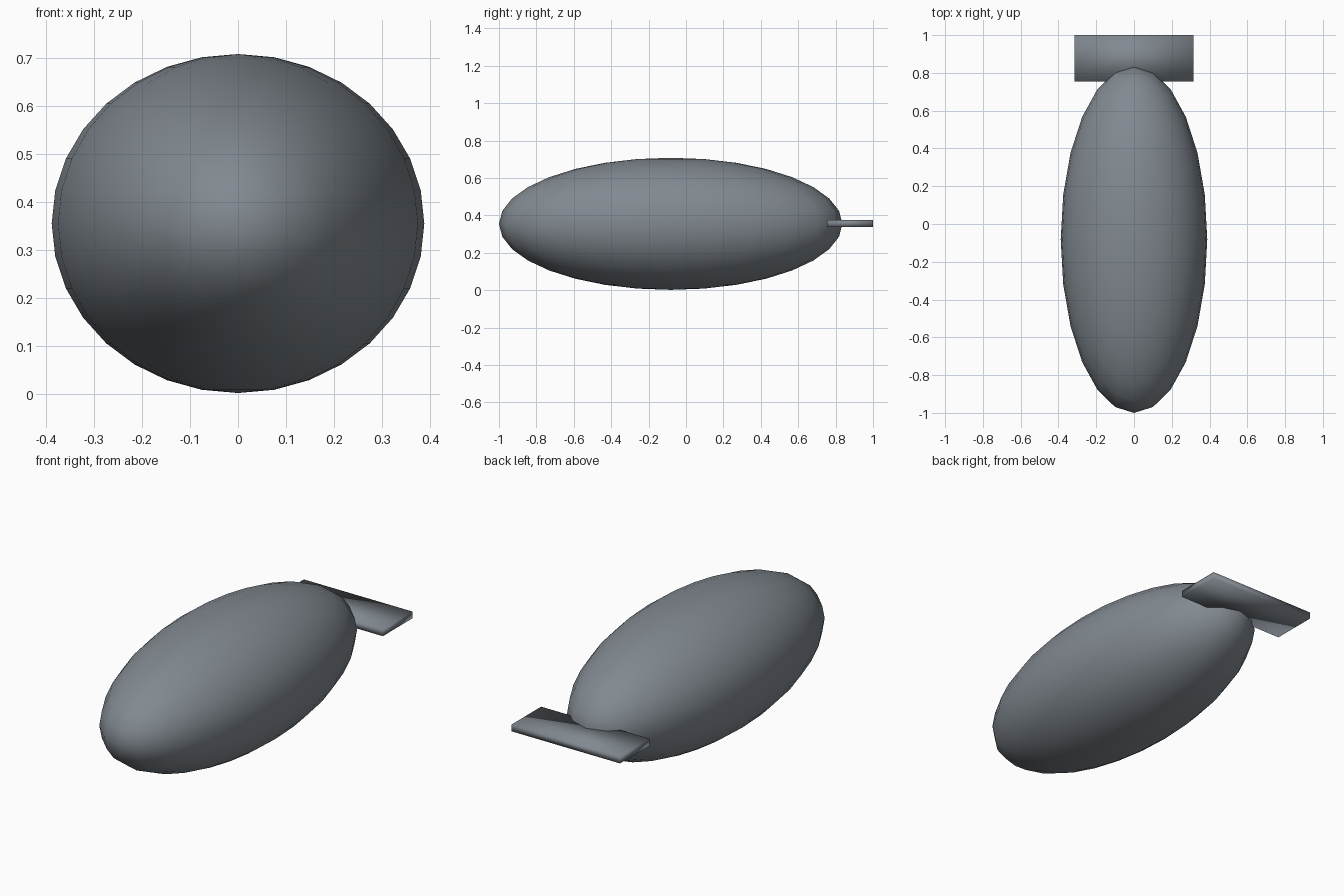
import bpy

cube = bpy.data.objects.get("Cube")
if cube:
    bpy.data.objects.remove(cube, do_unlink=True)

# Single slate grey finish
slate = bpy.data.materials.new("slate_grey")
slate.use_nodes = True
colour = (0.22, 0.25, 0.28, 1.0)
slate.diffuse_color = colour
slate.node_tree.nodes["Principled BSDF"].inputs["Base Color"].default_value = colour


def finish(name, size):
    """Name, scale, smooth and colour the newly added primitive."""
    part = bpy.context.object
    part.name = name
    part.scale = size
    bpy.ops.object.transform_apply(location=False, rotation=False, scale=True)
    bpy.ops.object.shade_smooth()
    part.data.materials.append(slate)
    return part


# Long ellipsoid hull, slightly wider than tall
bpy.ops.mesh.primitive_uv_sphere_add(segments=24, ring_count=16, radius=1,
                                     location=(0, -0.082, 0.355))
finish("hull", (0.388, 0.918, 0.353))

# Flat horizontal tail fin, softly shaded across its corners
bpy.ops.mesh.primitive_cube_add(size=1, location=(0, 0.877, 0.357))
finish("tail_fin", (0.632, 0.246, 0.036))
